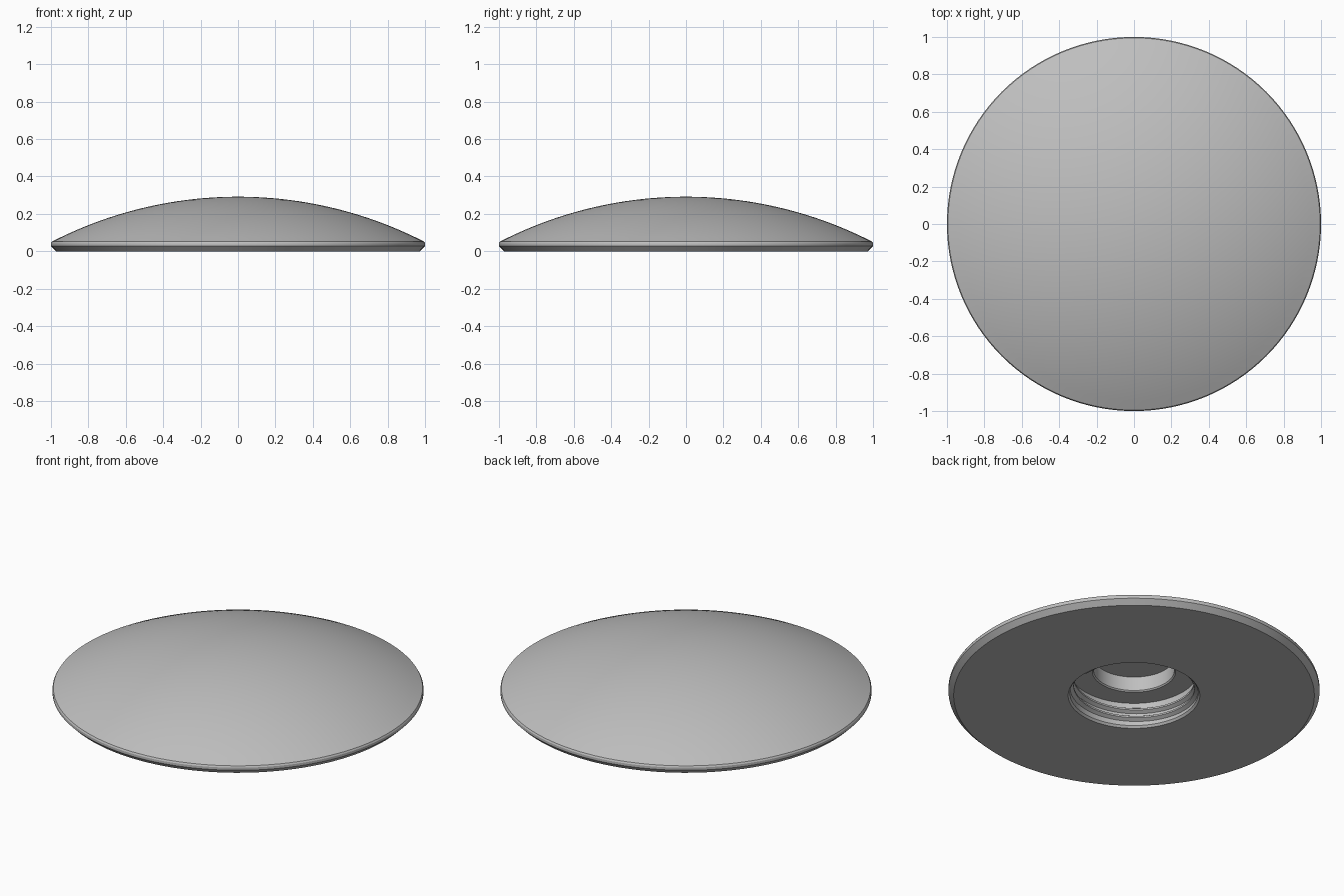
import bpy, bmesh, math

if "Cube" in bpy.data.objects:
    bpy.data.objects.remove(bpy.data.objects["Cube"], do_unlink=True)

grey = bpy.data.materials.new("plain grey")
grey.use_nodes = True
grey.diffuse_color = (0.52, 0.52, 0.52, 1)
grey.node_tree.nodes["Principled BSDF"].inputs["Base Color"].default_value = grey.diffuse_color

SEGMENTS = 128


def add_object(name, bm, angle):
    bmesh.ops.recalc_face_normals(bm, faces=bm.faces)
    mesh = bpy.data.meshes.new(name)
    bm.to_mesh(mesh)
    bm.free()
    mesh.materials.append(grey)
    obj = bpy.data.objects.new(name, mesh)
    bpy.context.collection.objects.link(obj)
    bpy.ops.object.select_all(action="DESELECT")
    obj.select_set(True)
    bpy.context.view_layer.objects.active = obj
    bpy.ops.object.shade_smooth_by_angle(angle=math.radians(angle))
    return obj


def revolve(name, profile, angle=20):
    """Turn an (r, z) profile around the z axis."""
    bm = bmesh.new()
    verts = [bm.verts.new((r, 0, z)) for r, z in profile]
    edges = [bm.edges.new(pair) for pair in zip(verts, verts[1:])]
    bmesh.ops.spin(bm, geom=verts + edges, cent=(0, 0, 0), axis=(0, 0, 1),
                   angle=math.tau, steps=SEGMENTS, use_duplicate=False)
    bmesh.ops.remove_doubles(bm, verts=bm.verts, dist=0.0001)
    return add_object(name, bm, angle)


# Domed cap: spherical top, rounded rim, bevelled underside and stepped blind hole
TOP, RADIUS, EDGE, RINGS = 0.292, 2.18, 0.985, 24
dome = [(EDGE * i / RINGS, TOP - RADIUS + math.sqrt(RADIUS**2 - (EDGE * i / RINGS)**2))
        for i in range(RINGS + 1)]
rim = [(0.995, 0.052), (1, 0.043), (1, 0.028), (0.972, 0)]
hole = [(0.355, 0), (0.345, 0.012), (0.345, 0.15),
        (0.225, 0.15), (0.218, 0.157), (0.218, 0.24), (0, 0.24)]
revolve("domed_cap", dome + rim + hole)

# Internal screw thread: a tapered ridge swept along a helix
PITCH, TURNS, START = 0.048, 2.4, 0.024
section = [(0.348, -0.019), (0.325, -0.005), (0.325, 0.005), (0.348, 0.019)]
bm = bmesh.new()
loops = []
for i in range(int(TURNS * SEGMENTS) + 1):
    turn = i / SEGMENTS
    a = math.tau * turn
    loops.append([bm.verts.new((r * math.cos(a), r * math.sin(a), START + PITCH * turn + z))
                  for r, z in section])
for a, b in zip(loops, loops[1:]):
    for j in range(len(section)):
        k = (j + 1) % len(section)
        bm.faces.new((a[j], a[k], b[k], b[j]))
for end in (loops[0], loops[-1]):
    bm.faces.new(end)
add_object("screw_thread", bm, 25)
